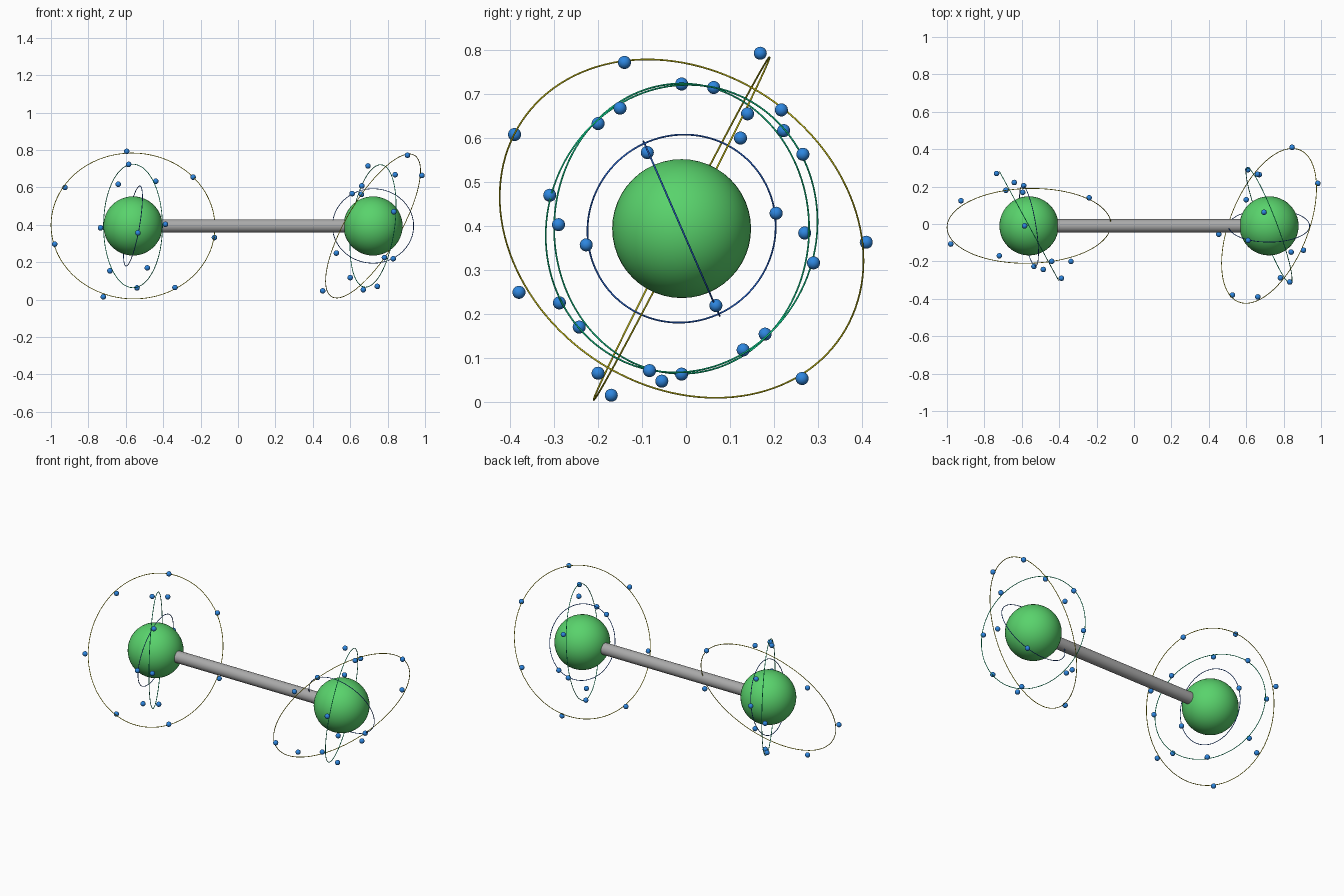
import bpy
import bmesh
import math
from mathutils import Matrix, Vector

cube = bpy.data.objects.get("Cube")
if cube:
    bpy.data.objects.remove(cube, do_unlink=True)


def make_material(name, rgb):
    mat = bpy.data.materials.new(name)
    mat.use_nodes = True
    color = (*rgb, 1.0)
    mat.diffuse_color = color
    mat.node_tree.nodes["Principled BSDF"].inputs["Base Color"].default_value = color
    return mat


green = make_material("atom green", (0.10, 0.65, 0.15))
blue = make_material("electron blue", (0.027, 0.24, 0.74))
gray = make_material("bond gray", (0.40, 0.40, 0.40))
ring_mats = {
    "inner": make_material("inner ring blue", (0.02, 0.14, 0.70)),
    "middle": make_material("middle ring green", (0.005, 0.72, 0.30)),
    "outer": make_material("outer ring yellow", (0.72, 0.64, 0.01)),
}
RING_RADIUS = {"inner": 0.217, "middle": 0.33, "outer": 0.438}
CENTER_Y, CENTER_Z = -0.01, 0.394


def finish(bm, name, mat):
    """Turn a bmesh into a smooth shaded object with one material."""
    mesh = bpy.data.meshes.new(name)
    bm.to_mesh(mesh)
    bm.free()
    mesh.materials.append(mat)
    mesh.polygons.foreach_set("use_smooth", [True] * len(mesh.polygons))
    obj = bpy.data.objects.new(name, mesh)
    bpy.context.collection.objects.link(obj)
    return obj


def add_nucleus(name, center):
    bm = bmesh.new()
    bmesh.ops.create_uvsphere(bm, u_segments=48, v_segments=24, radius=0.158,
                              matrix=Matrix.Translation(center))
    finish(bm, name, green)


def add_electrons(name, positions):
    bm = bmesh.new()
    for position in positions:
        bmesh.ops.create_uvsphere(bm, u_segments=20, v_segments=12, radius=0.0148,
                                  matrix=Matrix.Translation(position))
    finish(bm, name, blue)


def add_ring(name, center, normal, radius, mat, thickness=0.002):
    """Sweep a small circle around the orbit, which faces along the normal."""
    turn = Vector(normal).to_track_quat("Z", "Y").to_matrix()
    steps, sides = 128, 8
    bm = bmesh.new()
    loops = []
    for i in range(steps):
        a = math.tau * i / steps
        loop = []
        for j in range(sides):
            b = math.tau * j / sides
            reach = radius + thickness * math.cos(b)
            local = Vector((reach * math.cos(a), reach * math.sin(a), thickness * math.sin(b)))
            loop.append(bm.verts.new(Vector(center) + turn @ local))
        loops.append(loop)
    for i, loop in enumerate(loops):
        following = loops[(i + 1) % steps]
        for j in range(sides):
            k = (j + 1) % sides
            bm.faces.new((loop[j], following[j], following[k], loop[k]))
    finish(bm, name, mat)


# Orbit direction and electron positions for each shell of the two atoms
right_shells = {
    "inner": ((0.972, 0.16, -0.17), [(-.535, -.227, .357), (-.59, .205, .429)]),
    "middle": ((0.879, 0.477, 0), [
        (-.585, -.01, .723), (-.64, .222, .617), (-.44, -.2, .633), (-.735, .27, .384),
        (-.388, -.29, .403), (-.685, .18, .154), (-.485, -.243, .17), (-.54, -.01, .063)]),
    "outer": ((-0.009, 0.39, -0.2), [
        (-.595, .169, .793), (-.925, .124, .6), (-.24, .14, .655), (-.72, -.17, .015),
        (-.337, -.2, .065), (-.98, -.107, .297), (-.126, -.005, .332)]),
}
left_shells = {
    "inner": ((0, 0.917, 0.4), [(.61, -.088, .567), (.83, .068, .219)]),
    "middle": ((0.928, 0.35, -0.13), [
        (.695, .063, .715), (.84, -.15, .668), (.66, .266, .563), (.833, -.31, .47),
        (.609, .29, .316), (.783, -.288, .225), (.6, .13, .118), (.745, -.083, .071)]),
    "outer": ((0.813, -0.327, -0.476), [
        (.906, -.14, .772), (.983, .217, .664), (.662, -.39, .608), (.845, .41, .363),
        (.526, -.38, .249), (.453, -.055, .047), (.67, .264, .053)]),
}

for side, x, shells in (("right", -0.5615, right_shells), ("left", 0.722, left_shells)):
    center = (x, CENTER_Y, CENTER_Z)
    add_nucleus(f"{side}_atom", center)
    for shell, (normal, positions) in shells.items():
        add_ring(f"{side}_{shell}_ring", center, normal, RING_RADIUS[shell], ring_mats[shell])
        add_electrons(f"{side}_{shell}_electrons", positions)

# Rod joining the two atoms
bm = bmesh.new()
bmesh.ops.create_cone(bm, cap_ends=True, segments=32, radius1=0.0355, radius2=0.0355, depth=1.2,
                      matrix=Matrix.Translation((0.08, CENTER_Y, CENTER_Z))
                      @ Matrix.Rotation(math.pi / 2, 4, "Y"))
rod = finish(bm, "bond_rod", gray)
bpy.context.view_layer.objects.active = rod
rod.select_set(True)
bpy.ops.object.shade_smooth_by_angle(angle=math.radians(30))
